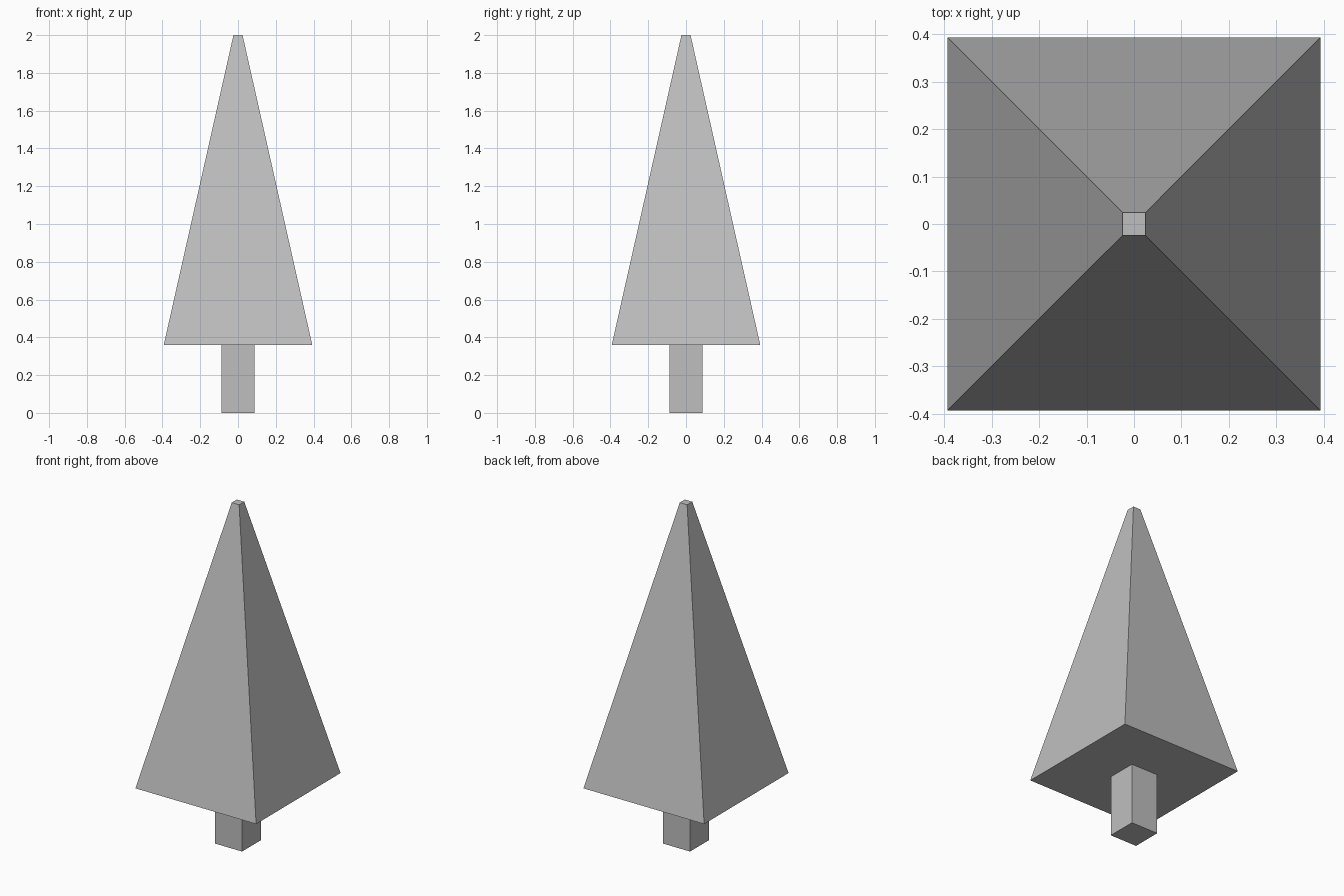
import bpy
import bmesh

cube = bpy.data.objects.get("Cube")
if cube:
    bpy.data.objects.remove(cube, do_unlink=True)

# One plain grey for the whole tree
grey = bpy.data.materials.new("plain grey")
grey.use_nodes = True
colour = (0.52, 0.52, 0.52, 1)
grey.diffuse_color = colour
grey.node_tree.nodes["Principled BSDF"].inputs["Base Color"].default_value = colour


def square_block(name, half_bottom, half_top, z_bottom, z_top):
    """Square block whose top and bottom may differ in size."""
    bm = bmesh.new()
    bmesh.ops.create_cube(bm, size=2)
    for v in bm.verts:
        half, z = (half_top, z_top) if v.co.z > 0 else (half_bottom, z_bottom)
        v.co = (v.co.x * half, v.co.y * half, z)
    mesh = bpy.data.meshes.new(name)
    bm.to_mesh(mesh)
    bm.free()
    mesh.materials.append(grey)
    obj = bpy.data.objects.new(name, mesh)
    bpy.context.collection.objects.link(obj)
    return obj


# Trunk and tapered foliage
square_block("trunk", 0.088, 0.088, 0, 0.36)
square_block("foliage", 0.393, 0.024, 0.36, 2)
